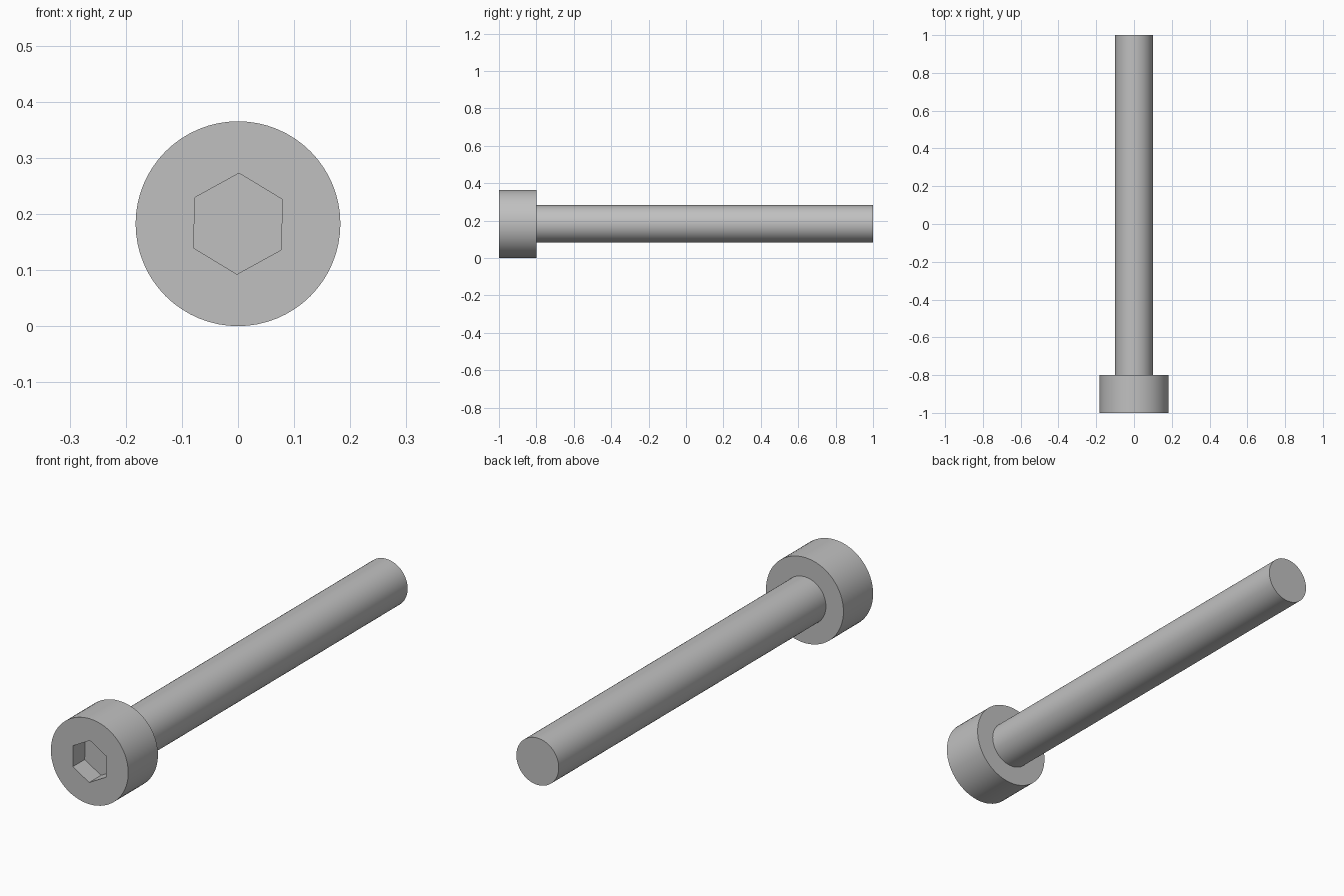
import bpy, bmesh
from math import sin, cos, pi, radians

cube = bpy.data.objects.get("Cube")
if cube:
    bpy.data.objects.remove(cube)

AXIS_Z = 0.1825      # height of the bolt axis
HEAD_R, SHAFT_R, HEX_R = 0.1825, 0.1, 0.09
FRONT, SHOULDER, TIP = -1.0, -0.8, 1.0
SOCKET_DEPTH = 0.08
SIDES = 64

steel = bpy.data.materials.new("steel grey")
steel.use_nodes = True
colour = (0.53, 0.53, 0.53, 1)
steel.diffuse_color = colour
steel.node_tree.nodes["Principled BSDF"].inputs["Base Color"].default_value = colour


def ring(bm, radius, y, sides=SIDES, turn=0.0):
    """Closed loop of vertices around the bolt axis."""
    angles = [turn + 2 * pi * i / sides for i in range(sides)]
    return [bm.verts.new((radius * cos(a), y, AXIS_Z + radius * sin(a))) for a in angles]


def wall(bm, a, b):
    """Quads between two rings with the same number of sides."""
    for i in range(len(a)):
        j = (i + 1) % len(a)
        bm.faces.new((a[i], a[j], b[j], b[i]))


def finish(bm, name):
    bmesh.ops.recalc_face_normals(bm, faces=bm.faces)
    mesh = bpy.data.meshes.new(name)
    bm.to_mesh(mesh)
    bm.free()
    mesh.materials.append(steel)
    obj = bpy.data.objects.new(name, mesh)
    bpy.context.collection.objects.link(obj)
    bpy.ops.object.select_all(action='DESELECT')
    obj.select_set(True)
    bpy.context.view_layer.objects.active = obj
    bpy.ops.object.shade_smooth_by_angle(angle=radians(30))


# Cylindrical head with a hexagonal socket
bm = bmesh.new()
hex_turn = radians(88.8)
floor = ring(bm, HEX_R, FRONT + SOCKET_DEPTH, 6, hex_turn)
mouth = ring(bm, HEX_R, FRONT, 6, hex_turn)
front = ring(bm, HEAD_R, FRONT)
back = ring(bm, HEAD_R, SHOULDER)
bm.faces.new(floor)
wall(bm, floor, mouth)
wall(bm, front, back)
bm.faces.new(back)
rim = [e for e in bm.edges if all(v in mouth for v in e.verts)
       or all(v in front for v in e.verts)]
bmesh.ops.triangle_fill(bm, edges=rim, use_beauty=True, normal=(0, -1, 0))
finish(bm, "bolt_head")

# Plain round shaft, set against the back of the head
bm = bmesh.new()
root = ring(bm, SHAFT_R, SHOULDER)
tip = ring(bm, SHAFT_R, TIP)
wall(bm, root, tip)
bm.faces.new(tip)
finish(bm, "bolt_shaft")
